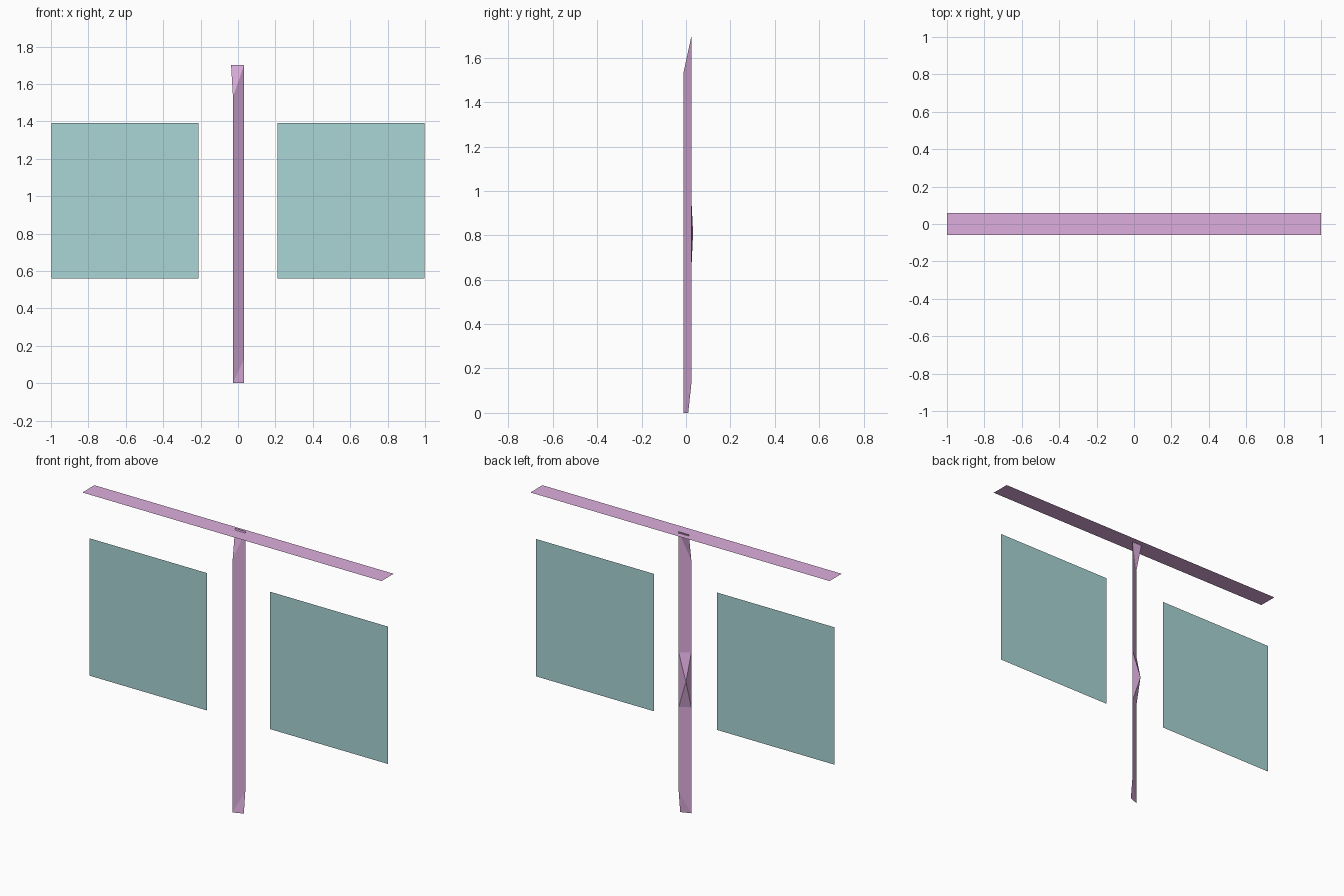
import bpy

if "Cube" in bpy.data.objects:
    bpy.data.objects.remove(bpy.data.objects["Cube"])


def material(name, color):
    m = bpy.data.materials.new(name)
    m.diffuse_color = color
    m.use_nodes = True
    m.node_tree.nodes["Principled BSDF"].inputs["Base Color"].default_value = m.diffuse_color
    return m


def sheet(name, verts, faces, mat):
    me = bpy.data.meshes.new(name)
    me.from_pydata(verts, [], faces)
    me.materials.append(mat)
    me.update()
    ob = bpy.data.objects.new(name, me)
    bpy.context.collection.objects.link(ob)
    return ob


pink = material("pink_frame", (0.72, 0.42, 0.72, 1))
teal = material("teal_pane", (0.40, 0.66, 0.66, 0.85))

# post: thin diagonal strip, left edge forward and right edge back
heights = [0.0, 0.13, 0.64, 0.97, 1.53]
verts = []
for z in heights:
    verts += [(-0.027, -0.012, z), (0.032, 0.01 if z == 0 else 0.024, z)]
verts += [(-0.037, 0.025, 1.70), (0.032, 0.025, 1.70),   # top edge
          (-0.022, 0.032, 0.81)]                         # bulge on the back
top_l, top_r, bulge = 10, 11, 12
faces = []
for i in range(len(heights) - 1):
    a, b, c, d = 2 * i, 2 * i + 1, 2 * i + 3, 2 * i + 2
    if i == 2:
        faces += [(a, b, bulge), (b, c, bulge), (c, d, bulge), (d, a, bulge)]
    faces += [(a, b, c), (a, c, d)]
faces += [(8, 9, top_r), (8, top_r, top_l)]
sheet("post", verts, faces, pink)

# flat crossbar just under the post's top
w = 0.0575
sheet("crossbar", [(-1, -w, 1.69), (1, -w, 1.69), (1, w, 1.69), (-1, w, 1.69)],
      [(0, 1, 2, 3)], pink)

# hanging panes on both sides
for side, s in (("left", -1), ("right", 1)):
    x0, x1 = sorted((s * 0.21, s * 0.998))
    y = 0.006
    sheet(side + "_pane", [(x0, y, 0.56), (x1, y, 0.56), (x1, y, 1.39), (x0, y, 1.39)],
          [(0, 1, 2, 3)], teal)
